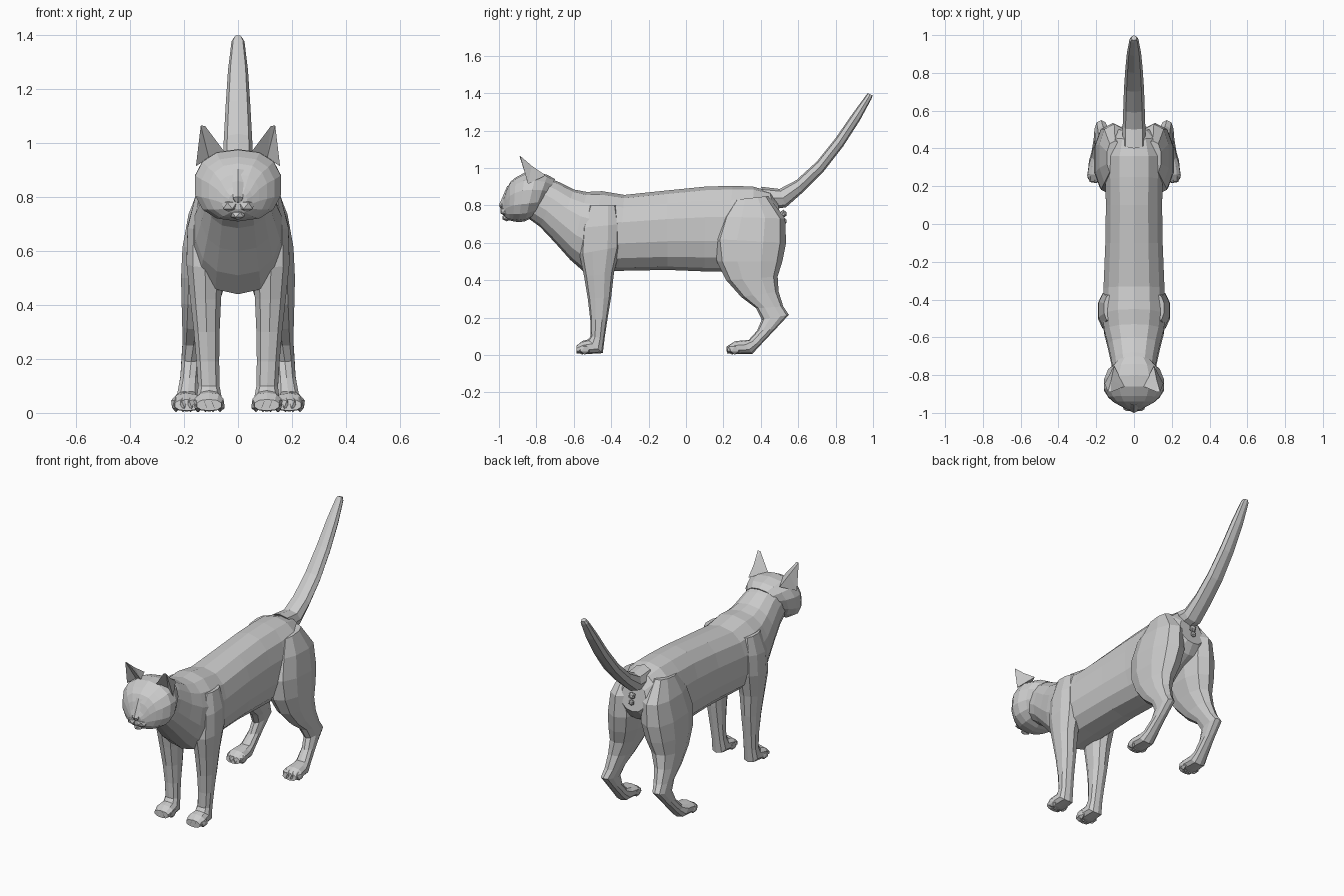
import bpy, bmesh
from math import sin, cos, pi, copysign
from mathutils import Matrix, Vector


def finish(name, bm, mirror=False):
    bmesh.ops.recalc_face_normals(bm, faces=bm.faces[:])
    me = bpy.data.meshes.new(name)
    bm.to_mesh(me)
    bm.free()
    ob = bpy.data.objects.new(name, me)
    bpy.context.collection.objects.link(ob)
    if mirror:
        m = ob.modifiers.new("Mirror", 'MIRROR')
        m.use_mirror_merge = False
    return ob


def loft(name, rings, n=10, mirror=False, e=0.85):
    """Each ring: upper/front point (y, z), lower/back point (y, z), centre x, half width."""
    bm = bmesh.new()
    rows = []
    for ya, za, yb, zb, cx, w in rings:
        row = []
        for i in range(n):
            c, s = cos(2 * pi * i / n), sin(2 * pi * i / n)
            c, s = copysign(abs(c) ** e, c), copysign(abs(s) ** e, s)
            row.append(bm.verts.new((cx + w * s,
                                     (ya + yb) / 2 + (ya - yb) / 2 * c,
                                     (za + zb) / 2 + (za - zb) / 2 * c)))
        rows.append(row)
    for p, q in zip(rows, rows[1:]):
        for i in range(n):
            j = (i + 1) % n
            bm.faces.new((p[i], p[j], q[j], q[i]))
    bm.faces.new(rows[0])
    bm.faces.new(rows[-1])
    return finish(name, bm, mirror)


def blobs(name, items, mirror=True, sub=1):
    """Faceted ellipsoids: (centre, radii)."""
    bm = bmesh.new()
    for c, r in items:
        bmesh.ops.create_icosphere(bm, subdivisions=sub, radius=1,
                                   matrix=Matrix.Translation(c) @ Matrix.Diagonal((*r, 1)))
    return finish(name, bm, mirror)


def toes(name, cx, y):
    blobs(name, [((cx + dx, y + abs(dx) * 0.5, 0.032), (0.02, 0.036, 0.03))
                 for dx in (-0.04, -0.014, 0.014, 0.04)])


# torso and neck
loft("body", [
    (-.76, .955, -.87, .75, 0, .11), (-.68, .925, -.78, .685, 0, .122),
    (-.60, .885, -.70, .60, 0, .14), (-.53, .872, -.62, .51, 0, .16),
    (-.45, .876, -.54, .44, 0, .172), (-.33, .856, -.36, .45, 0, .165),
    (-.10, .88, -.10, .455, 0, .155), (.10, .90, .10, .447, 0, .152),
    (.25, .905, .20, .445, 0, .155), (.36, .90, .36, .54, 0, .155),
    (.45, .875, .48, .60, 0, .125), (.49, .82, .52, .66, 0, .08)], 14)

# tail
loft("tail", [
    (.40, .90, .47, .78, 0, .062), (.50, .888, .535, .79, 0, .06),
    (.59, .935, .625, .87, 0, .057), (.70, 1.035, .735, .98, 0, .053),
    (.80, 1.16, .84, 1.115, 0, .046), (.89, 1.29, .93, 1.255, 0, .037),
    (.96, 1.385, .992, 1.37, 0, .024), (.972, 1.4, .998, 1.388, 0, .014)], 8)
blobs("under_tail", [((0, .52, .755), (.022, .02, .022)),
                     ((0, .525, .715), (.018, .016, .018))], False)

# hind legs
loft("hind_leg", [
    (.26, .83, .44, .85, .10, .045), (.19, .74, .53, .73, .105, .082),
    (.15, .62, .535, .60, .112, .098), (.165, .50, .515, .50, .125, .09),
    (.215, .40, .49, .42, .14, .072), (.295, .31, .495, .34, .155, .054),
    (.375, .25, .52, .26, .165, .043), (.405, .19, .55, .215, .174, .037),
    (.38, .13, .48, .14, .18, .035), (.335, .08, .40, .055, .186, .041),
    (.30, .078, .355, .006, .19, .05), (.26, .073, .28, .005, .19, .057),
    (.225, .05, .22, .008, .19, .046)], 10, True)
toes("hind_toes", .19, .24)

# front legs
loft("front_leg", [
    (-.52, .80, -.37, .80, .12, .04), (-.56, .68, -.35, .70, .12, .07),
    (-.57, .54, -.35, .58, .122, .072), (-.545, .42, -.385, .44, .12, .06),
    (-.525, .30, -.40, .31, .116, .05), (-.512, .19, -.42, .19, .112, .044),
    (-.51, .10, -.435, .09, .108, .042), (-.525, .083, -.445, .01, .107, .048),
    (-.555, .075, -.53, .005, .107, .056), (-.585, .05, -.585, .008, .107, .047)], 10, True)
toes("front_toes", .107, -.562)

# head
loft("head", [
    (-.70, .94, -.80, .76, 0, .10), (-.74, .963, -.82, .735, 0, .14),
    (-.80, .978, -.86, .715, 0, .162), (-.86, .976, -.895, .71, 0, .162),
    (-.91, .95, -.925, .715, 0, .138), (-.94, .925, -.945, .72, 0, .11),
    (-.96, .885, -.96, .73, 0, .08), (-.973, .84, -.972, .74, 0, .055),
    (-.985, .815, -.98, .755, 0, .035)], 14)
loft("nose_bridge", [
    (-.955, .905, -.92, .88, 0, .04), (-.975, .86, -.94, .84, 0, .024),
    (-.992, .82, -.95, .80, 0, .02), (-1.0, .802, -.96, .785, 0, .022),
    (-.992, .782, -.96, .775, 0, .009)], 6)
blobs("whisker_pads", [((.03, -.965, .768), (.034, .03, .026))])
blobs("chin", [((0, -.958, .735), (.03, .026, .02))], False)
blobs("eyes", [((.056, -.94, .845), (.032, .024, .022))])
blobs("brows", [((.058, -.925, .885), (.042, .022, .016))])

# hollow-fronted ears
bm = bmesh.new()
v = [bm.verts.new(p) for p in [
    (.122, -.89, 1.064), (.138, -.888, 1.066), (.05, -.86, .968), (.156, -.845, .915),
    (.105, -.75, .96), (.12, -.825, 1.012), (.108, -.825, .945)]]
for f in [(0, 2, 5), (0, 5, 1), (2, 4, 5), (5, 4, 3), (1, 5, 3), (0, 1, 6), (1, 3, 6),
          (0, 6, 2), (2, 6, 3, 4)]:
    bm.faces.new([v[i] for i in f])
finish("ear", bm, True)
